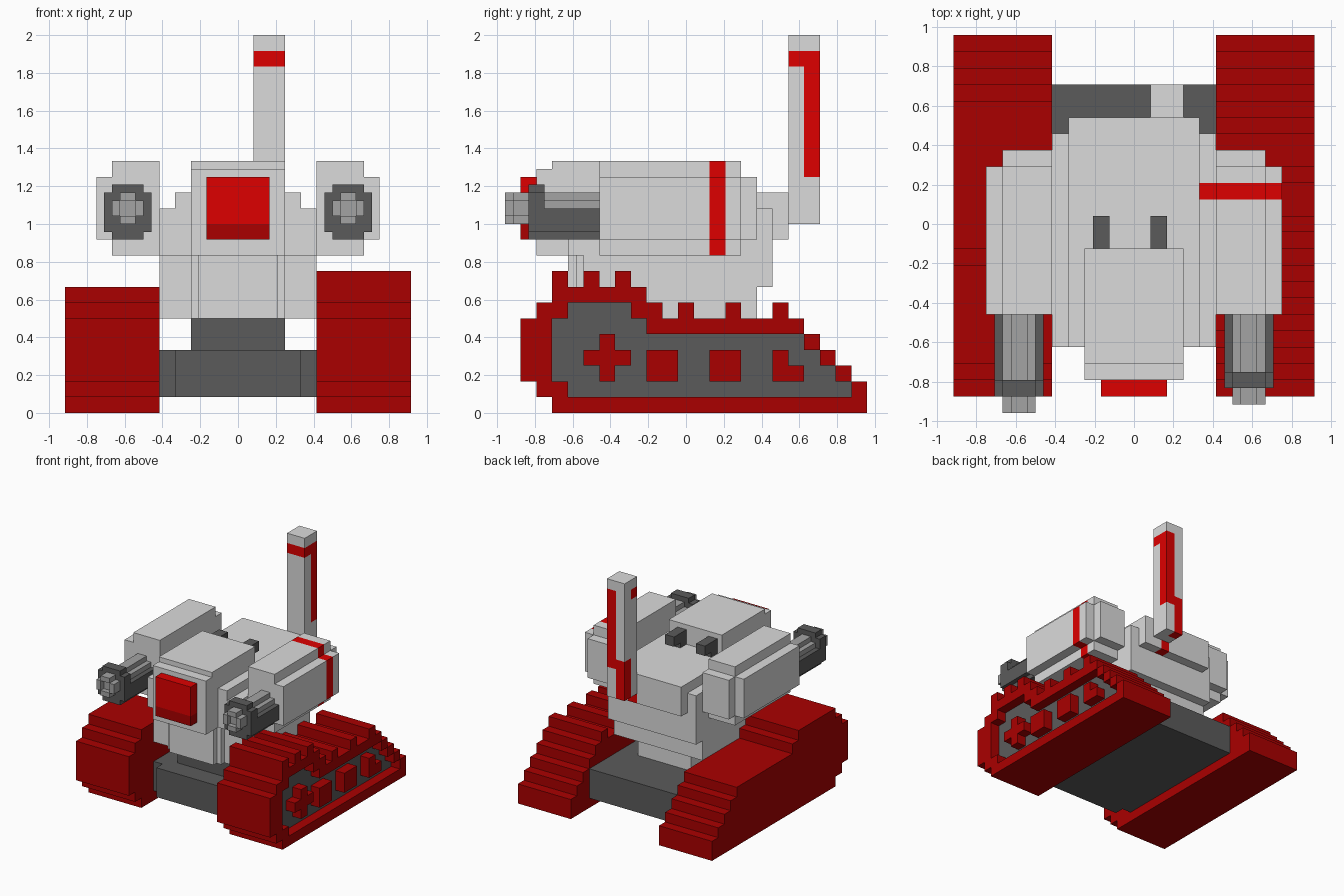
import bpy, bmesh
from mathutils import Vector

if "Cube" in bpy.data.objects:
    bpy.data.objects.remove(bpy.data.objects["Cube"], do_unlink=True)

U = 1 / 12      # one grid cell
Y0 = 11.5       # cell row that lies on y = 0


def material(name, r, g, b):
    m = bpy.data.materials.new(name)
    m.use_nodes = True
    m.diffuse_color = (r, g, b, 1)
    bsdf = next(n for n in m.node_tree.nodes if n.type == 'BSDF_PRINCIPLED')
    bsdf.inputs["Base Color"].default_value = (r, g, b, 1)
    return m


LIGHT = material("light grey", 0.71, 0.71, 0.71)
MID = material("mid grey", 0.37, 0.37, 0.37)
DARK = material("dark grey", 0.105, 0.105, 0.105)
RED = material("bright red", 0.73, 0.0, 0.0)
CRIMSON = material("deep red", 0.40, 0.0, 0.0)


def point(x, y, z):
    return Vector((x * U, (y - Y0) * U, z * U))


def finish(name, bm, *mats):
    bmesh.ops.recalc_face_normals(bm, faces=bm.faces)
    me = bpy.data.meshes.new(name)
    bm.to_mesh(me)
    bm.free()
    for m in mats:
        me.materials.append(m)
    ob = bpy.data.objects.new(name, me)
    bpy.context.collection.objects.link(ob)
    return ob


def boxes(name, mat, *spans):
    """Boxes given in cells as (x0, x1, y0, y1, z0, z1)."""
    bm = bmesh.new()
    for x0, x1, y0, y1, z0, z1 in spans:
        lo = point(min(x0, x1), y0, z0)
        hi = point(max(x0, x1), y1, z1)
        for v in bmesh.ops.create_cube(bm, size=1)["verts"]:
            v.co = Vector([hi[i] if v.co[i] > 0 else lo[i] for i in range(3)])
    return finish(name, bm, mat)


def prism(name, mat, outline, offset, *more):
    """Extrude a closed outline of points along the cell offset."""
    bm = bmesh.new()
    face = bm.faces.new([bm.verts.new(p) for p in outline])
    new = bmesh.ops.extrude_face_region(bm, geom=[face], use_keep_orig=True)["geom"]
    bmesh.ops.translate(bm, verts=[g for g in new if isinstance(g, bmesh.types.BMVert)],
                        vec=Vector(offset) * U)
    return finish(name, bm, mat, *more)


def stepped(x, start, lows, tops):
    """Stair-stepped side outline from the low and top height of each column."""
    def stairs(hs):
        pts = [(start, hs[0])]
        for i in range(1, len(hs)):
            if hs[i] != hs[i - 1]:
                pts += [(start + i, hs[i - 1]), (start + i, hs[i])]
        return pts + [(start + len(hs), hs[-1])]
    return [point(x, y, z) for y, z in stairs(tops) + stairs(lows)[::-1]]


# Crawler tracks: plain right one, left one with a recessed wheel panel
lows = [2, 1] + [0] * 20
tops = [6, 7] + [8] * 6 + [7] + [6] * 9 + [5, 4, 3, 2]
prism("right_track", CRIMSON, stepped(-11, 1, lows, tops), (6, 0, 0))
left_track = prism("left_track", CRIMSON, stepped(5, 1, lows, tops), (6, 0, 0), DARK)

panel_lows = [2] + [1] * 18
panel_tops = [6, 7, 7, 7, 7, 6] + [5] * 10 + [4, 3, 2]
cutter = prism("panel_cutter", CRIMSON, stepped(10, 3, panel_lows, panel_tops), (2, 0, 0))
cutter.hide_render = True
mod = left_track.modifiers.new("panel", 'BOOLEAN')
mod.operation, mod.solver, mod.object = 'DIFFERENCE', 'EXACT', cutter
deps = bpy.context.evaluated_depsgraph_get()
carved = bpy.data.meshes.new_from_object(left_track.evaluated_get(deps))
left_track.modifiers.clear()
left_track.data = carved
bpy.data.objects.remove(cutter, do_unlink=True)
carved.materials.clear()
for m in (CRIMSON, DARK):
    carved.materials.append(m)
for p in carved.polygons:       # panel floor is grey, everything else red
    p.material_index = int(p.normal.x > 0.9 and abs(p.center.x - 10 * U) < 0.01)

# Tread teeth and wheel hubs of the left track
boxes("track_teeth", CRIMSON,
      *[(5, 11, y, y + 1, z, z + 1) for y, z in
        ((3, 8), (5, 8), (7, 8), (11, 6), (14, 6), (17, 6))])
boxes("wheel_hubs", CRIMSON,
      (10, 11, 6, 7, 2, 5), (10, 11, 5, 6, 3, 4), (10, 11, 7, 8, 3, 4),
      (10, 11, 9, 11, 2, 4), (10, 11, 13, 15, 2, 4),
      (10, 11, 17, 18, 2, 4), (10, 11, 18, 19, 2, 3))

# Chassis between the tracks and the turning neck with its light back
boxes("chassis", DARK, (-5, 5, 5, 20, 1, 4), (-4, 4, 4, 5, 1, 4))
boxes("neck", DARK, (-3, 3, 6, 10, 4, 6))
boxes("neck_back", LIGHT, (-3, 3, 10, 15, 4, 6))

# Torso, with gaps that the red stripe blocks fill
boxes("lower_torso", LIGHT, (-5, 5, 5, 16, 6, 8), (-5, 5, 5, 17, 8, 10),
      (-3, 3, 4.5, 5, 6, 10), (-2.5, 2.5, 4, 4.5, 6, 10))
boxes("upper_torso", LIGHT, (-5, 4, 4, 17, 10, 13), (-4, 4, 4, 17, 13, 14),
      (4, 5, 4, 13, 10, 13), (4, 5, 13, 14, 10, 12), (4, 5, 14, 17, 10, 13))
boxes("torso_back", LIGHT, (-4, 1, 17, 18, 11, 14), (1, 2, 17, 18, 12, 14),
      (2, 4, 17, 18, 11, 14))
boxes("torso_stripe", RED, (4, 5, 13, 14, 12, 13), (1, 2, 17, 18, 11, 12))

# Head with visor and rear pipes
boxes("head", LIGHT, (-3, 3, 3, 10, 10, 16), (-3, 3, 2, 3, 10, 15.5))
boxes("visor", RED, (-2, 2, 1, 2, 12, 15))
boxes("visor_sill", CRIMSON, (-2, 2, 1, 2, 11, 12))
for side, x in (("left", 1), ("right", -2.5)):
    boxes(side + "_rear_pipe", DARK, (x, x + 1, 10, 12, 14.5, 15.5),
          (x, x + 1, 10, 11, 14, 14.5))

# Arms and guns
ARM = [(5, 10), (8, 10), (8, 11), (9, 11), (9, 15), (8, 15), (8, 16), (5, 16)]


def arm_piece(name, mat, s, y0, y1):
    prism(name, mat, [point(s * x, y0, z) for x, z in ARM], (0, y1 - y0, 0))


for side, s, tip in (("left", 1, 0.5), ("right", -1, 0)):
    if s > 0:
        arm_piece("left_arm_front", LIGHT, s, 6, 13)
        arm_piece("left_arm_stripe", RED, s, 13, 14)
        arm_piece("left_arm_rear", LIGHT, s, 14, 15)
    else:
        arm_piece("right_arm", LIGHT, s, 6, 15)
    boxes(side + "_elbow", LIGHT, (5 * s, 8 * s, 15, 16, 11, 15))
    # four bars around a shallow bore
    boxes(side + "_barrel", MID, (6 * s, 6.5 * s, tip, 6, 12.5, 13.5),
          (7.5 * s, 8 * s, tip, 6, 12.5, 13.5), (6.5 * s, 7.5 * s, tip, 6, 12, 12.5),
          (6.5 * s, 7.5 * s, tip, 6, 13.5, 14),
          (6.5 * s, 7.5 * s, tip + 0.5, 6, 12.5, 13.5))
    boxes(side + "_gun_housing", DARK, (5.5 * s, 8.5 * s, tip + 2, 6, 11.5, 13),
          (6 * s, 8 * s, tip + 2, 6, 11, 11.5))
    boxes(side + "_muzzle_ring", DARK, (5.5 * s, 8.5 * s, tip + 1, tip + 2, 11.5, 14),
          (6 * s, 8 * s, tip + 1, tip + 2, 11, 14.5))

# Antenna mast: light columns with a red line winding round it
boxes("mast", LIGHT, (1, 3, 18, 19, 12, 22), (1, 3, 18, 20, 23, 24),
      (1, 2, 19, 20, 16, 23), (2, 3, 19, 20, 12, 15))
boxes("mast_stripe", RED, (1, 3, 18, 19, 22, 23), (2, 3, 19, 20, 15, 23),
      (1, 2, 19, 20, 12, 16))
